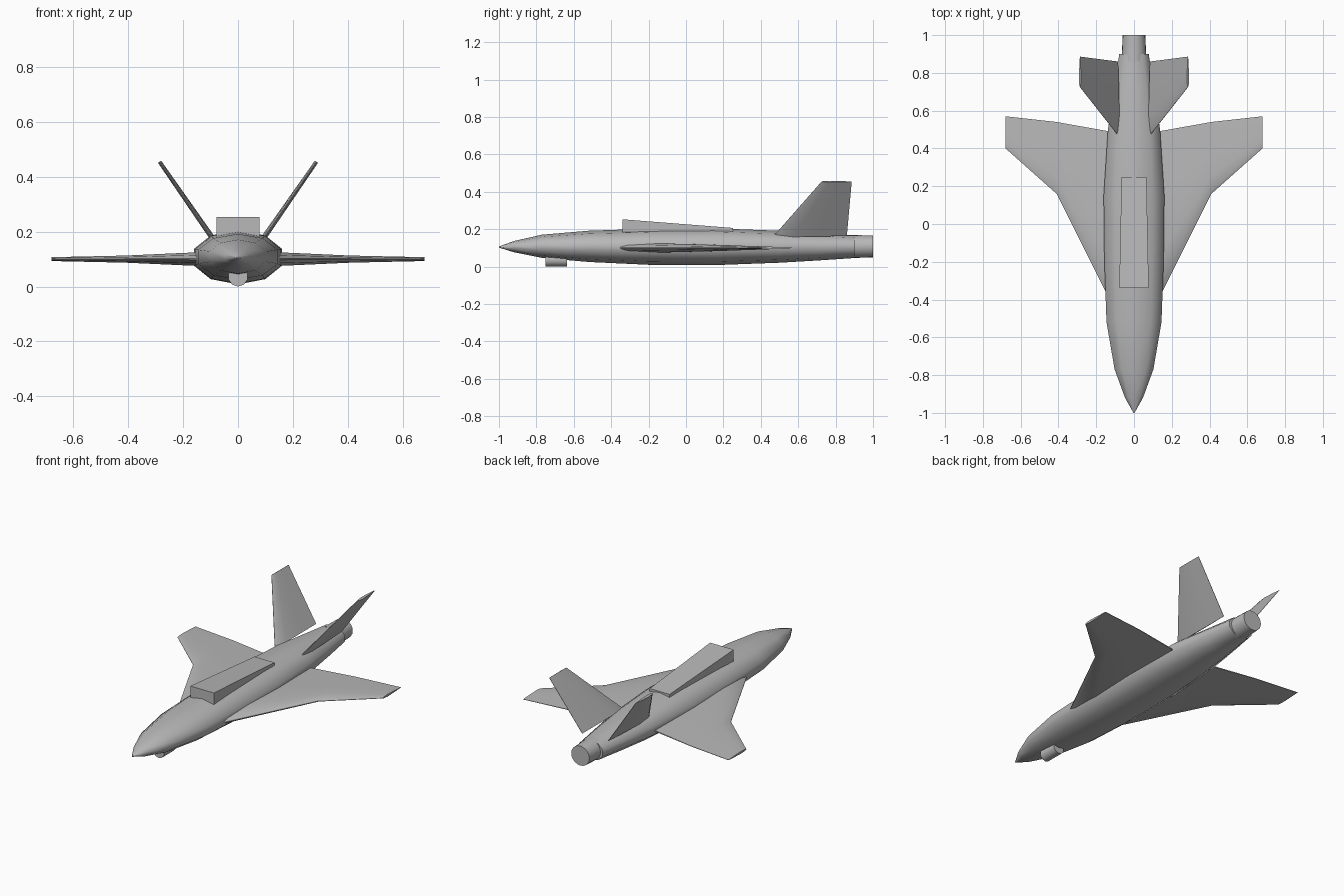
import bpy, bmesh
from math import sin, cos, pi, radians

if "Cube" in bpy.data.objects:
    bpy.data.objects.remove(bpy.data.objects["Cube"])

grey = bpy.data.materials.new("airframe grey")
grey.use_nodes = True
colour = (0.48, 0.48, 0.48, 1)
grey.diffuse_color = colour
grey.node_tree.nodes["Principled BSDF"].inputs["Base Color"].default_value = colour


def loft(name, rings, angle=40, mirror=False):
    """Skin a run of equal-length rings and cap both ends."""
    bm = bmesh.new()
    rows = [[bm.verts.new(p) for p in ring] for ring in rings]
    n = len(rows[0])
    for a, b in zip(rows, rows[1:]):
        for i in range(n):
            j = (i + 1) % n
            bm.faces.new((a[i], a[j], b[j], b[i]))
    bm.faces.new(rows[0])
    bm.faces.new(rows[-1])
    bmesh.ops.remove_doubles(bm, verts=bm.verts, dist=0.0005)
    bmesh.ops.recalc_face_normals(bm, faces=bm.faces)
    mesh = bpy.data.meshes.new(name)
    bm.to_mesh(mesh)
    bm.free()
    mesh.materials.append(grey)
    obj = bpy.data.objects.new(name, mesh)
    bpy.context.collection.objects.link(obj)
    if mirror:
        obj.modifiers.new("mirror", 'MIRROR')
    bpy.ops.object.select_all(action='DESELECT')
    obj.select_set(True)
    bpy.context.view_layer.objects.active = obj
    bpy.ops.object.shade_smooth_by_angle(angle=radians(angle))
    return obj


def oval(y, half_width, bottom, top, sides):
    mid, half = (top + bottom) / 2, (top - bottom) / 2
    return [(half_width * sin(2 * pi * i / sides), y,
             mid + half * cos(2 * pi * i / sides)) for i in range(sides)]


def foil(x, z, lead, trail, half, normal):
    """Thin aerofoil section running along y, thickened along the normal."""
    upper = [(0, 0.1), (0.05, 0.6), (0.25, 1), (0.6, 0.7), (1, 0.12)]
    outline = upper + [(f, -t) for f, t in reversed(upper)]
    return [(x + normal[0] * t * half, lead + f * (trail - lead),
             z + normal[1] * t * half) for f, t in outline]


# Fuselage: y, half width, bottom, top
stations = [(-1, 0.003, 0.102, 0.108), (-0.92, 0.05, 0.077, 0.137),
            (-0.77, 0.108, 0.047, 0.171), (-0.52, 0.153, 0.025, 0.192),
            (-0.2, 0.165, 0.01, 0.203), (0.15, 0.169, 0.008, 0.205),
            (0.5, 0.145, 0.021, 0.192), (0.72, 0.112, 0.034, 0.177),
            (0.9, 0.082, 0.046, 0.166)]
loft("fuselage", [oval(*s, 10) for s in stations], 60)

# Exhaust nozzle
loft("exhaust_nozzle", [oval(0.86, 0.066, 0.045, 0.169, 20),
                        oval(1.0, 0.06, 0.05, 0.167, 20)])

# Cranked wings
wing = [(0.1, -0.46, 0.485, 0.027), (0.41, 0.16, 0.54, 0.013), (0.68, 0.4, 0.57, 0.007)]
loft("wings", [foil(x, 0.1, a, b, h, (0, 1)) for x, a, b, h in wing], 30, True)

# Canted tail fins
lean = (-0.82, 0.57)
loft("tail_fins", [foil(0.085, 0.165, 0.47, 0.86, 0.01, lean),
                   foil(0.286, 0.455, 0.725, 0.886, 0.007, lean)], 30, True)

# Wedge-shaped dorsal intake
loft("dorsal_intake", [[(-w, y, 0.15), (w, y, 0.15), (w, y, top), (-w, y, top)]
                       for y, w, top in ((-0.34, 0.078, 0.253), (0.25, 0.066, 0.207))])

# Chin sensor
loft("chin_sensor", [oval(y, 0.036, 0, 0.072, 10) for y in (-0.75, -0.635)], 40)
